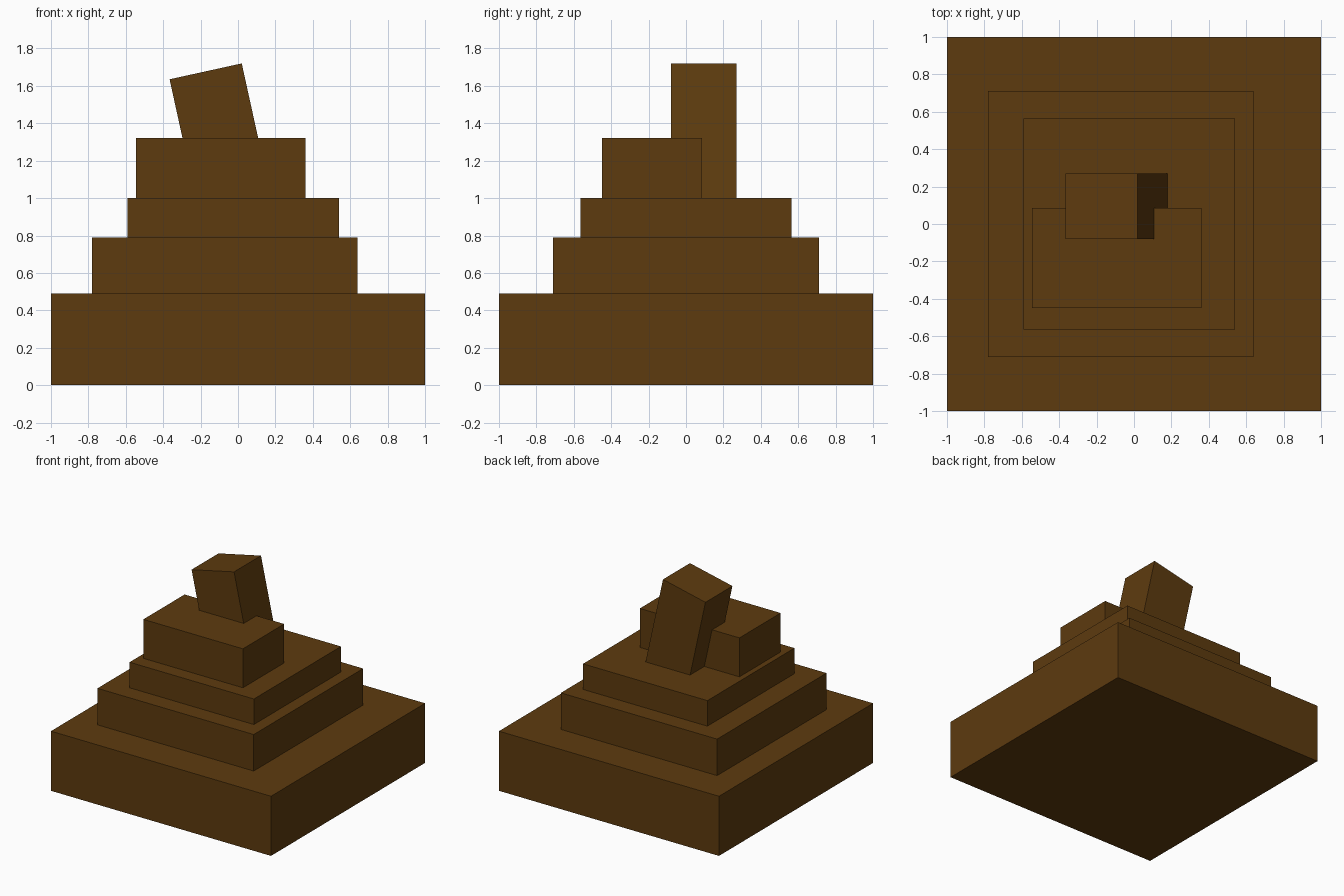
import bpy
from math import radians
from mathutils import Matrix, Vector

cube = bpy.data.objects.get("Cube")
if cube:
    bpy.data.objects.remove(cube, do_unlink=True)

# Single earthy brown
brown = bpy.data.materials.new("dark_brown")
brown.use_nodes = True
colour = (0.11, 0.043, 0.0045, 1)
brown.diffuse_color = colour
brown.node_tree.nodes["Principled BSDF"].inputs["Base Color"].default_value = colour


def block(name, low, high):
    """Box spanning two opposite corners."""
    low, high = Vector(low), Vector(high)
    bpy.ops.mesh.primitive_cube_add(size=1)
    ob = bpy.context.object
    ob.name = name
    size = Matrix.Diagonal((high - low).to_4d())
    size[3][3] = 1
    ob.data.transform(size)
    ob.location = (low + high) / 2
    ob.data.materials.append(brown)
    return ob


# Stepped tiers, each resting on the one below
block("base_tier", (-1, -1, 0), (1, 1, 0.49))
block("second_tier", (-0.78, -0.71, 0.49), (0.64, 0.71, 0.79))
block("third_tier", (-0.59, -0.565, 0.79), (0.54, 0.565, 1.0))
block("upper_block", (-0.545, -0.45, 1.0), (0.36, 0.085, 1.32))

# Leaning block, hung from its top right edge and sunk into the third tier
leaning = block("leaning_block", (-0.395, -0.08, -0.8), (0, 0.27, 0))
leaning.data.transform(Matrix.Translation(leaning.location))
leaning.location = (0.02, 0, 1.72)
leaning.rotation_euler.y = radians(-12.4)
